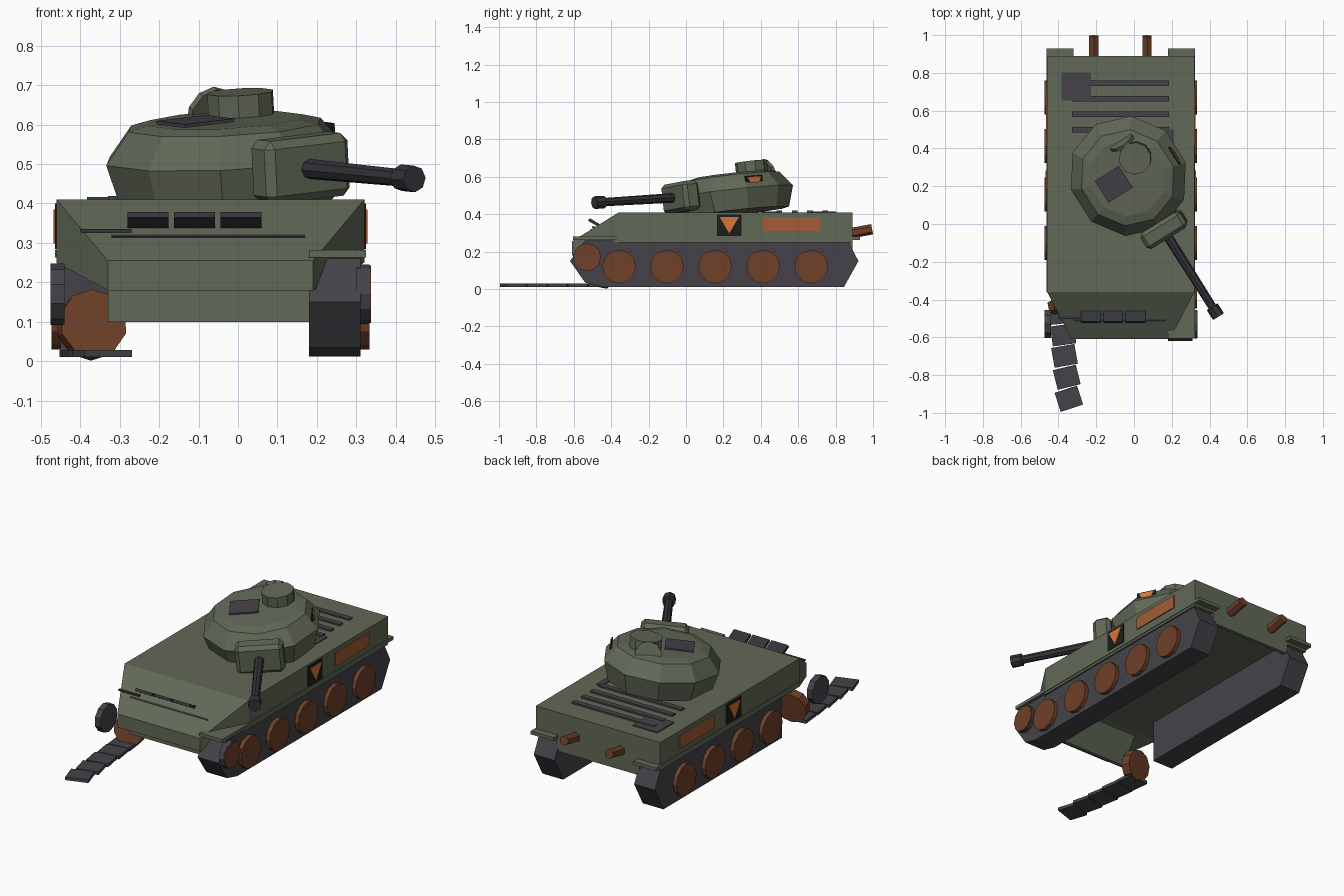
import bpy, bmesh
from math import radians, cos, sin, pi
from mathutils import Matrix, Vector

cube = bpy.data.objects.get("Cube")
if cube:
    bpy.data.objects.remove(cube, do_unlink=True)


def material(name, rgb):
    m = bpy.data.materials.new(name)
    m.use_nodes = True
    m.diffuse_color = (*rgb, 1)
    m.node_tree.nodes["Principled BSDF"].inputs["Base Color"].default_value = (*rgb, 1)
    return m


GREEN = material("olive green", (.12, .14, .095))
GREY = material("track grey", (.058, .055, .064))
DARK = material("gun grey", (.035, .033, .04))
BLACK = material("black", (.012, .012, .013))
RUST = material("rust brown", (.16, .052, .022))
STRIPE = material("faded orange", (.36, .11, .035))
ORANGE = material("bright orange", (.68, .18, .042))
MID = -.07   # centre line of the hull
I = Matrix.Identity(4)


def finish(name, bm, mat, m=I):
    bm.transform(m)
    bmesh.ops.recalc_face_normals(bm, faces=bm.faces)
    me = bpy.data.meshes.new(name)
    bm.to_mesh(me)
    bm.free()
    me.materials.append(mat)
    ob = bpy.data.objects.new(name, me)
    bpy.context.collection.objects.link(ob)
    return ob


def solid(name, points, mat, m=I):
    """Convex solid around the points."""
    bm = bmesh.new()
    for p in points:
        bm.verts.new(p)
    bmesh.ops.convex_hull(bm, input=bm.verts)
    loose = [v for v in bm.verts if not v.link_faces]
    bmesh.ops.delete(bm, geom=loose, context='VERTS')
    bmesh.ops.dissolve_limit(bm, angle_limit=.01, verts=bm.verts, edges=bm.edges)
    return finish(name, bm, mat, m)


def prism(name, profile, x0, x1, mat):
    """Side profile (y, z) swept across x."""
    return solid(name, [(x, y, z) for x in (x0, x1) for y, z in profile], mat)


def box(name, loc, size, mat, rot=(0, 0, 0), m=I, bevel=0):
    bm = bmesh.new()
    bmesh.ops.create_cube(bm, size=1, matrix=Matrix.Diagonal((*size, 1)))
    if bevel:
        bmesh.ops.bevel(bm, geom=bm.edges[:], offset=bevel, segments=1, affect='EDGES')
    r = Matrix.Rotation
    spin = r(radians(rot[2]), 4, 'Z') @ r(radians(rot[1]), 4, 'Y') @ r(radians(rot[0]), 4, 'X')
    return finish(name, bm, mat, m @ Matrix.Translation(loc) @ spin)


def rod(name, a, b, r, mat, sides=12, m=I, r2=None):
    a, b = Vector(a), Vector(b)
    bm = bmesh.new()
    bmesh.ops.create_cone(bm, cap_ends=True, segments=sides, radius1=r,
                          radius2=r if r2 is None else r2, depth=(b - a).length)
    turn = (b - a).to_track_quat('Z', 'Y').to_matrix().to_4x4()
    return finish(name, bm, mat, m @ Matrix.Translation((a + b) / 2) @ turn)


# Hull: superstructure with an open channel between the tracks
prism("upper_hull", [(-.36, .25), (.89, .25), (.89, .41), (-.36, .41)],
      MID - .39, MID + .39, GREEN)
prism("rear_plate", [(.89, .3), (.89, .19), (.87, .19), (.8, .25), (.8, .3)],
      MID - .26, MID + .26, GREEN)
prism("front_plate", [(-.5, .25), (-.5, .1), (-.48, .1), (-.38, .25)],
      MID - .26, MID + .26, GREEN)
solid("nose", [(MID + s * w, y, z) for s in (-1, 1) for w, y, z in
               ((.39, -.36, .41), (.39, -.36, .25), (.26, -.61, .255), (.26, -.61, .18))], GREEN)

# Tracks, fenders, wheels and side markings
TAIL = [(.845, .012), (.922, .15), (.865, .26)]
FRONT = {1: [(-.54, .26), (-.62, .15), (-.54, .035), (-.45, .012)],
         -1: [(-.22, .26), (-.22, .012)]}
for s, side in ((1, "left"), (-1, "right")):
    def out(d):
        return MID + s * d
    prism(side + "_track", FRONT[s] + TAIL, out(.25), out(.38), GREY)
    y0 = -.605 if s > 0 else -.36
    prism(side + "_fender", [(y0, .263), (.93, .263), (.93, .282), (y0, .282)],
          out(.25), out(.394), GREEN)
    for i in range(5 if s > 0 else 4):
        y = .67 - i * .257
        rod(f"{side}_road_wheel_{i + 1}", (out(.37), y, .12), (out(.403), y, .12), .09, RUST)
    prism(side + "_stripe", [(.41, .31), (.72, .31), (.72, .385), (.41, .385)],
          out(.388), out(.396), STRIPE)
    prism(side + "_marking_plate", [(.165, .285), (.297, .285), (.297, .4), (.165, .4)],
          out(.388), out(.394), BLACK)
    prism(side + "_marking_triangle", [(.18, .385), (.283, .385), (.231, .298)],
          out(.392), out(.398), ORANGE)

# Front idlers and a road wheel knocked loose
rod("left_idler", (.3, -.53, .17), (.333, -.53, .17), .075, GREY)
rod("left_idler_cap", (.333, -.53, .17), (.337, -.53, .17), .073, RUST)
rod("right_idler", (-.475, -.53, .17), (-.44, -.53, .17), .078, GREY, 10)
rod("fallen_wheel", (-.366, -.455, .097), (-.376, -.405, .087), .087, RUST, 10)

# Broken track lying on the ground
for i, (x, y, a) in enumerate([(-.385, -.475, 6), (-.375, -.587, 8), (-.368, -.698, 10),
                               (-.356, -.811, 14), (-.345, -.925, 18)]):
    box(f"loose_link_{i + 1}", (x, y, .02), (.125, .106, .018), GREY, (0, 0, a))

# Spare links and tool bars on the sloping front
for i, x in enumerate((-.228, -.11, .008)):
    box(f"spare_link_{i + 1}", (x, -.49, .355), (.104, .068, .016), DARK, (-30, 0, 0))
box("tool_bar", (-.335, -.495, .331), (.13, .015, .008), DARK)
box("link_rack", (-.075, -.51, .317), (.49, .01, .004), DARK, (31, 0, 0))

# Engine deck and exhausts
for i in range(4):
    box(f"deck_grille_{i + 1}", (-.072, .745 - i * .082, .412), (.515, .03, .014), GREY)
box("deck_hatch", (-.305, .728, .409), (.155, .15, .014), GREY)
box("deck_flap", (.195, .45, .41), (.035, .1, .01), GREY)
for i, x in enumerate((-.213, .069)):
    rod(f"exhaust_{i + 1}", (x, .85, .293), (x, .995, .32), .028, RUST, 6)

# Turret: knocked askew on its ring
T = (Matrix.Translation((-.025, .265, .42)) @ Matrix.Rotation(radians(-2.9), 4, 'Y')
     @ Matrix.Rotation(radians(6.3), 4, 'X') @ Matrix.Rotation(radians(32), 4, 'Z'))
N = 10
solid("turret", [(r * cos((k + .5) * 2 * pi / N), 1.04 * r * sin((k + .5) * 2 * pi / N), z)
                 for r, z in ((.28, -.01), (.312, .1), (.25, .18), (.2, .193))
                 for k in range(N)], GREEN, T)
box("mantlet", (.008, -.34, .093), (.25, .1, .16), GREEN, m=T, bevel=.02)
rod("gun_barrel", (.005, -.36, .093), (.005, -.85, .1), .026, DARK, 8, T, .022)
rod("muzzle", (.005, -.825, .1), (.005, -.885, .101), .034, DARK, 8, T)
rod("cupola", (.095, .07, .17), (.095, .07, .25), .086, GREEN, 10, T)
rod("cupola_lid", (.075, .168, .187), (.075, .186, .193), .07, GREEN, 10, T)
box("turret_hatch", (-.08, .01, .195), (.15, .135, .012), GREY, m=T)

# Turret marking, half sunk into the sloping side
box("turret_marking_plate", (.27, -.035, .108), (.008, .105, .11), BLACK, m=T)
solid("turret_marking_triangle", [(x, y - .035, z) for x in (.27, .278)
                                  for y, z in ((-.042, .156), (.042, .156), (0, .07))], ORANGE, T)
